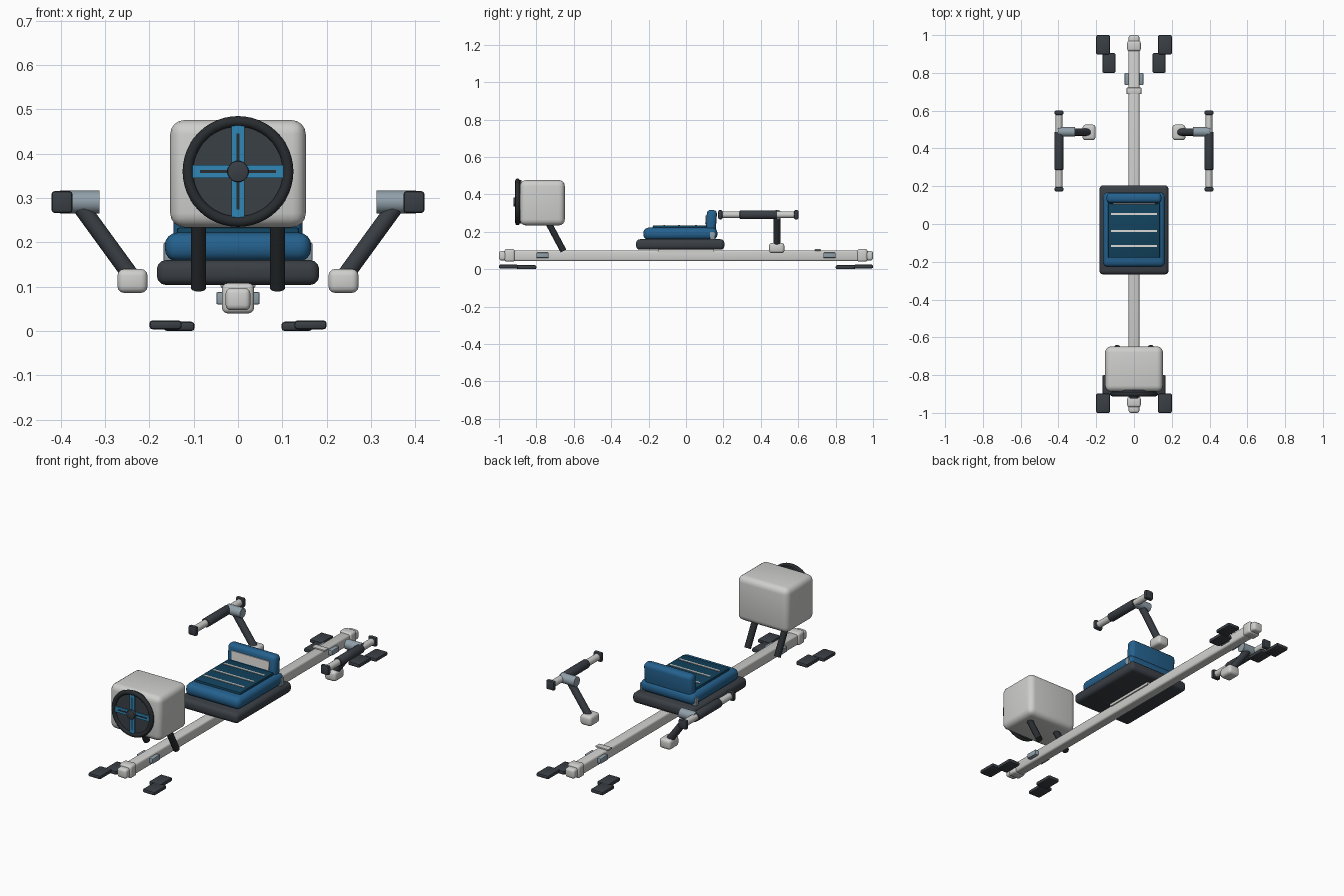
import bpy
import bmesh
import math
from mathutils import Vector, Matrix

cube = bpy.data.objects.get("Cube")
if cube:
    bpy.data.objects.remove(cube, do_unlink=True)


def material(name, r, g, b):
    m = bpy.data.materials.new(name)
    m.use_nodes = True
    m.diffuse_color = (r, g, b, 1)
    bsdf = next(n for n in m.node_tree.nodes if n.type == 'BSDF_PRINCIPLED')
    bsdf.inputs["Base Color"].default_value = (r, g, b, 1)
    return m


LIGHT = material("light_grey", 0.62, 0.62, 0.61)
DARK = material("dark_grey", 0.042, 0.05, 0.06)
BLACK = material("charcoal", 0.022, 0.026, 0.03)
BLUE = material("seat_blue", 0.018, 0.12, 0.27)
TEAL = material("deep_teal", 0.006, 0.055, 0.11)
BRIGHT = material("bright_blue", 0.03, 0.24, 0.47)
STEEL = material("steel_blue_grey", 0.28, 0.35, 0.40)
WHITE = material("off_white", 0.72, 0.70, 0.67)


def finish(bm, name, mat):
    mesh = bpy.data.meshes.new(name)
    bm.to_mesh(mesh)
    bm.free()
    mesh.materials.append(mat)
    ob = bpy.data.objects.new(name, mesh)
    bpy.context.collection.objects.link(ob)
    bpy.ops.object.select_all(action='DESELECT')
    ob.select_set(True)
    bpy.context.view_layer.objects.active = ob
    bpy.ops.object.shade_smooth_by_angle(angle=math.radians(40))
    return ob


def box(name, mat, x, y, z, bevel=0.0, segments=3, tilt=0.0):
    """Rounded box from (min, max) ranges, optionally tilted about x."""
    ranges = (x, y, z)
    centre = Vector([(a + b) / 2 for a, b in ranges])
    size = [abs(b - a) for a, b in ranges]
    bm = bmesh.new()
    bmesh.ops.create_cube(bm, size=1)
    bmesh.ops.scale(bm, vec=size, verts=bm.verts)
    if bevel:
        bmesh.ops.bevel(bm, geom=bm.edges[:], offset=bevel, segments=segments,
                        profile=0.5, affect='EDGES')
    turn = Matrix.Rotation(math.radians(tilt), 4, 'X')
    bmesh.ops.transform(bm, matrix=Matrix.Translation(centre) @ turn, verts=bm.verts)
    return finish(bm, name, mat)


def rod(name, mat, start, end, radius, sides=24, bevel=0.0):
    """Cylinder between two points."""
    a, b = Vector(start), Vector(end)
    bm = bmesh.new()
    bmesh.ops.create_cone(bm, cap_ends=True, segments=sides, radius1=radius,
                          radius2=radius, depth=(b - a).length)
    if bevel:
        rims = [e for e in bm.edges if abs(e.verts[0].co.z - e.verts[1].co.z) < 1e-5]
        bmesh.ops.bevel(bm, geom=rims, offset=bevel, segments=2, profile=0.5,
                        affect='EDGES')
    turn = (b - a).to_track_quat('Z', 'Y').to_matrix().to_4x4()
    bmesh.ops.transform(bm, matrix=Matrix.Translation((a + b) / 2) @ turn, verts=bm.verts)
    return finish(bm, name, mat)


def span(half):
    return (-half, half)


def side_range(s, a, b):
    return tuple(sorted((s * a, s * b)))


# Rail with end caps and side brackets
box("rail", LIGHT, span(0.028), span(0.95), (0.043, 0.1), 0.01)
for s, end in ((-1, "front"), (1, "back")):
    box(end + "_rail_cap", LIGHT, span(0.036), side_range(s, 0.915, 0.97), (0.04, 0.108), 0.012)
    box(end + "_rail_tip", LIGHT, span(0.028), side_range(s, 0.95, 1.0), (0.047, 0.097), 0.012)
    box(end + "_rail_bracket", STEEL, span(0.049), side_range(s, 0.735, 0.8), (0.06, 0.088), 0.004, 2)
box("rail_strap", LIGHT, span(0.039), (0.688, 0.722), (0.098, 0.107), 0.003, 2)

# Stepped foot pads at the four corners
for s, side in ((-1, "right"), (1, "left")):
    for t, end in ((-1, "front"), (1, "back")):
        name = end + "_" + side
        box(name + "_outer_pad", DARK, side_range(s, 0.127, 0.2),
            side_range(t, 0.897, 1.0), (0.004, 0.024), 0.007, 2)
        box(name + "_inner_pad", DARK, side_range(s, 0.098, 0.167),
            side_range(t, 0.8, 0.905), (0.0, 0.021), 0.007, 2)

# Seat
box("seat_carriage", LIGHT, span(0.035), span(0.15), (0.09, 0.11))
box("seat_base", DARK, span(0.183), (-0.267, 0.205), (0.104, 0.16), 0.02)
box("seat_cushion", BLUE, span(0.165), (-0.228, 0.168), (0.157, 0.222), 0.028, 4)
box("seat_panel", TEAL, span(0.138), (-0.178, 0.11), (0.2, 0.234), 0.006, 2)
for i, y in enumerate((-0.116, -0.037, 0.053)):
    box("seat_stripe_%d" % (i + 1), WHITE, span(0.122), (y - 0.005, y + 0.005), (0.231, 0.237))
box("backrest", BLUE, span(0.145), (0.108, 0.162), (0.18, 0.317), 0.02, 3, -4)
box("backrest_plate", WHITE, span(0.112), (0.104, 0.112), (0.24, 0.287), 0, 1, -4)
for s, side in ((-1, "right"), (1, "left")):
    box(side + "_backrest_support", STEEL, side_range(s, 0.13, 0.168),
        (0.128, 0.155), (0.155, 0.2), 0.004, 2)

# Fan housing
FAN_Z = 0.36
box("fan_housing", LIGHT, span(0.153), (-0.888, -0.648), (0.234, 0.476), 0.032, 4)
rod("fan_disc", DARK, (0, -0.902, FAN_Z), (0, -0.88, FAN_Z), 0.116, 48)
bpy.ops.mesh.primitive_torus_add(major_segments=48, minor_segments=12, major_radius=0.113,
                                 minor_radius=0.012, location=(0, -0.901, FAN_Z),
                                 rotation=(math.pi / 2, 0, 0))
rim = bpy.context.object
rim.name = "fan_rim"
rim.data.materials.append(BLACK)
bpy.ops.object.shade_smooth_by_angle(angle=math.radians(40))
box("fan_vertical_spoke", BRIGHT, span(0.015), (-0.908, -0.9), (FAN_Z - 0.104, FAN_Z + 0.104))
box("fan_horizontal_spoke", BRIGHT, span(0.104), (-0.9075, -0.9), (FAN_Z - 0.015, FAN_Z + 0.015))
box("vertical_spoke_slot", BLACK, span(0.003), (-0.91, -0.902), (FAN_Z - 0.086, FAN_Z + 0.086))
box("horizontal_spoke_slot", BLACK, span(0.086), (-0.91, -0.902), (FAN_Z - 0.003, FAN_Z + 0.003))
rod("fan_hub", DARK, (0, -0.9, FAN_Z), (0, -0.923, FAN_Z), 0.024, 24, 0.003)
for s, side in ((-1, "right"), (1, "left")):
    rod(side + "_housing_leg", BLACK, (s * 0.089, -0.742, 0.26), (s * 0.089, -0.655, 0.097), 0.017)

# Handles
HX, HZ = 0.397, 0.291
for s, side in ((-1, "right"), (1, "left")):
    box(side + "_handle_foot", LIGHT, side_range(s, 0.204, 0.272), (0.444, 0.526), (0.086, 0.14), 0.015)
    rod(side + "_handle_post", DARK, (s * 0.238, 0.486, 0.12), (s * 0.358, 0.486, 0.285), 0.019)
    rod(side + "_handle_joint", STEEL, (s * 0.313, 0.488, HZ), (s * 0.402, 0.488, HZ), 0.026)
    rod(side + "_handle_bar", LIGHT, (s * HX, 0.18, HZ), (s * HX, 0.59, HZ), 0.018)
    rod(side + "_handle_grip", DARK, (s * HX, 0.287, HZ), (s * HX, 0.487, HZ), 0.024, 24, 0.004)
    for y, end in ((0.172, "front"), (0.578, "back")):
        box(side + "_handle_" + end + "_cap", DARK, side_range(s, HX - 0.024, HX + 0.024),
            (y, y + 0.023), (HZ - 0.025, HZ + 0.025), 0.008, 2)
